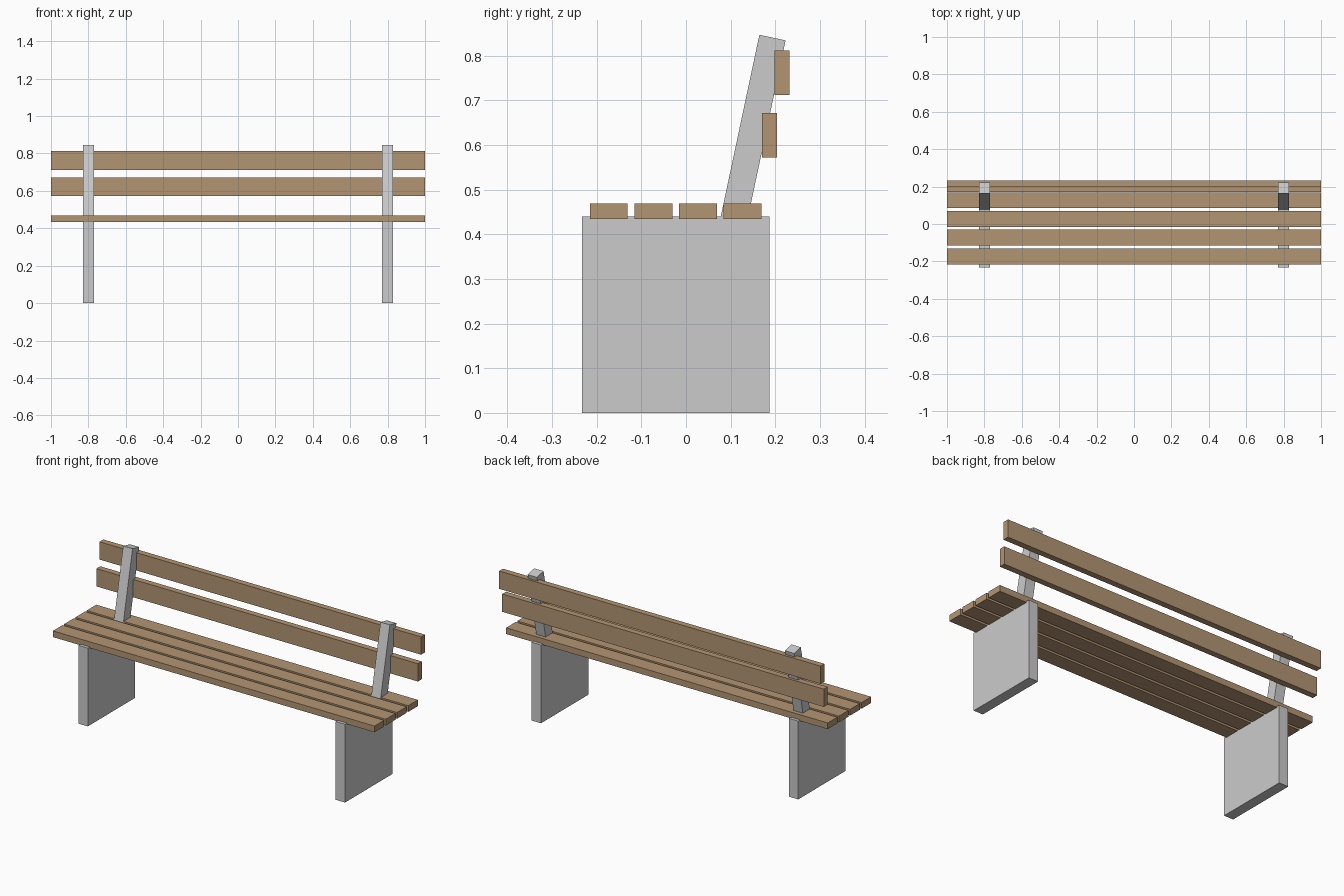
import bpy
from math import radians

if "Cube" in bpy.data.objects:
    bpy.data.objects.remove(bpy.data.objects["Cube"])

wood = bpy.data.materials.new("wood")
wood.diffuse_color = (0.45, 0.30, 0.17, 1)
wood.use_nodes = True
wood.node_tree.nodes["Principled BSDF"].inputs["Base Color"].default_value = wood.diffuse_color


def box(name, loc, size, tilt=0, mat=None):
    bpy.ops.mesh.primitive_cube_add(size=1, location=loc)
    ob = bpy.context.object
    ob.name = ob.data.name = name
    ob.scale = size
    bpy.ops.object.transform_apply(location=False, rotation=False, scale=True)
    ob.rotation_euler.x = radians(tilt)
    if mat:
        ob.data.materials.append(mat)
    return ob


# Concrete slab legs and leaning back posts, one pair per side
for side, x in (("left", -0.8), ("right", 0.8)):
    box(f"leg_{side}", (x, -0.023, 0.22), (0.058, 0.42, 0.44))
    box(f"back_post_{side}", (x, 0.15, 0.635), (0.058, 0.06, 0.42), tilt=-12)

# Seat slats, sunk slightly into the legs
for i in range(4):
    box(f"seat_slat_{i + 1}", (0, -0.173 + i * 0.1, 0.4515), (2, 0.085, 0.035), mat=wood)

# Upright backrest slats, stepped back along the posts
for i in range(2):
    box(f"back_slat_{i + 1}", (0, 0.187 + i * 0.028, 0.622 + i * 0.14), (2, 0.034, 0.1), mat=wood)
